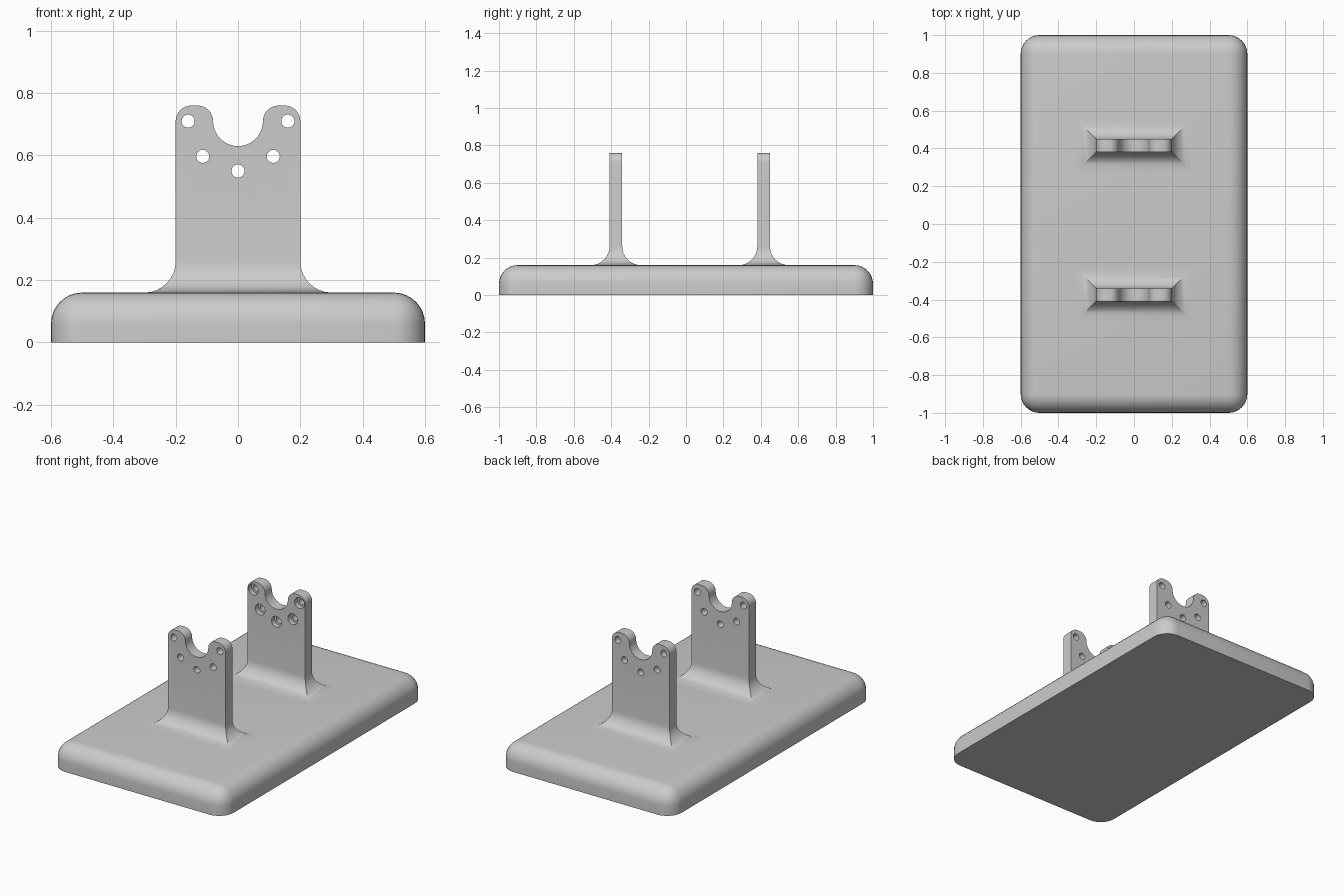
import bpy, bmesh
from math import pi, sin, cos, radians
from mathutils import Matrix

if "Cube" in bpy.data.objects:
    bpy.data.objects.remove(bpy.data.objects["Cube"])

TOP_Z, FOOT_Z, FILLET = 0.16, 0.26, 0.10
HALF_W, HALF_T = 0.20, 0.034
AXIS_Z = 0.71
HOLES = [(0.16 * cos(radians(a)), AXIS_Z + 0.16 * sin(radians(a)))
         for a in (180, 225, 270, 315, 360)]


def make_object(name, bm):
    bmesh.ops.recalc_face_normals(bm, faces=bm.faces[:])
    mesh = bpy.data.meshes.new(name)
    bm.to_mesh(mesh)
    bm.free()
    ob = bpy.data.objects.new(name, mesh)
    bpy.context.collection.objects.link(ob)
    return ob


def activate(ob):
    bpy.ops.object.select_all(action='DESELECT')
    ob.select_set(True)
    bpy.context.view_layer.objects.active = ob


def smooth(ob):
    activate(ob)
    bpy.ops.object.shade_smooth_by_angle(angle=radians(35))


def arc(cx, cz, r, a0, a1, n):
    return [(cx + r * cos(radians(a0 + (a1 - a0) * i / n)),
             cz + r * sin(radians(a0 + (a1 - a0) * i / n))) for i in range(n + 1)]


def cut_holes(ob, radius, y0, y1, sides):
    """Cut the ring of mounting holes between y0 and y1."""
    bm = bmesh.new()
    for x, z in HOLES:
        m = Matrix.Translation((x, (y0 + y1) / 2, z)) @ Matrix.Rotation(pi / 2, 4, 'X')
        bmesh.ops.create_cone(bm, cap_ends=True, segments=sides, radius1=radius,
                              radius2=radius, depth=y1 - y0, matrix=m)
    cutter = make_object("hole_cutter", bm)
    cutter.hide_render = True
    mod = ob.modifiers.new("holes", 'BOOLEAN')
    mod.operation, mod.solver, mod.object = 'DIFFERENCE', 'EXACT', cutter
    activate(ob)
    bpy.ops.object.modifier_apply(modifier=mod.name)
    bpy.data.objects.remove(cutter)


def bracket(name, y, recessed):
    # Upright plate with rounded prongs and a round notch
    outline = [(-HALF_W, FOOT_Z), (HALF_W, FOOT_Z)]
    outline += arc(0.15, AXIS_Z, 0.05, 0, 90, 8)
    outline += arc(0.13, AXIS_Z, 0.05, 90, 180, 8)
    outline += arc(0, AXIS_Z, 0.08, 0, -180, 20)[1:]
    outline += arc(-0.13, AXIS_Z, 0.05, 0, 90, 8)[1:]
    outline += arc(-0.15, AXIS_Z, 0.05, 90, 180, 8)
    bm = bmesh.new()
    face = bm.faces.new([bm.verts.new((x, -HALF_T, z)) for x, z in outline])
    ext = bmesh.ops.extrude_face_region(bm, geom=[face], use_keep_orig=True)
    bmesh.ops.translate(bm, vec=(0, 2 * HALF_T, 0),
                        verts=[g for g in ext["geom"] if isinstance(g, bmesh.types.BMVert)])
    # Flared, mitred foot grown from the plate's lower face
    foot = min(bm.faces, key=lambda f: f.calc_center_median().z)
    steps = 8
    for i in range(1, steps + 1):
        a = pi / 2 * i / steps
        d = FILLET * (1 - cos(a))
        foot = bmesh.ops.extrude_discrete_faces(bm, faces=[foot])["faces"][0]
        for v in foot.verts:
            v.co.x = (HALF_W + d) * (1 if v.co.x > 0 else -1)
            v.co.y = (HALF_T + d) * (1 if v.co.y > 0 else -1)
            v.co.z = FOOT_Z - FILLET * sin(a)
    ob = make_object(name, bm)
    # Through holes, plus recesses on the inner face of the rear bracket
    cut_holes(ob, 0.021, -0.1, 0.1, 24)
    if recessed:
        cut_holes(ob, 0.034, -0.1, -0.004, 24)
    ob.location.y = y
    smooth(ob)


# Base slab, rounded everywhere but the bottom edges
bm = bmesh.new()
bmesh.ops.create_cube(bm, size=1, matrix=Matrix.Translation((0, 0, TOP_Z / 2))
                      @ Matrix.Diagonal((1.2, 2.0, TOP_Z, 1)))
rounded = [e for e in bm.edges if max(v.co.z for v in e.verts) > 0.01]
bmesh.ops.bevel(bm, geom=rounded, offset=0.1, offset_type='OFFSET', segments=8,
                profile=0.5, affect='EDGES', clamp_overlap=False)
smooth(make_object("base", bm))

bracket("front_bracket", -0.375, False)
bracket("rear_bracket", 0.415, True)
